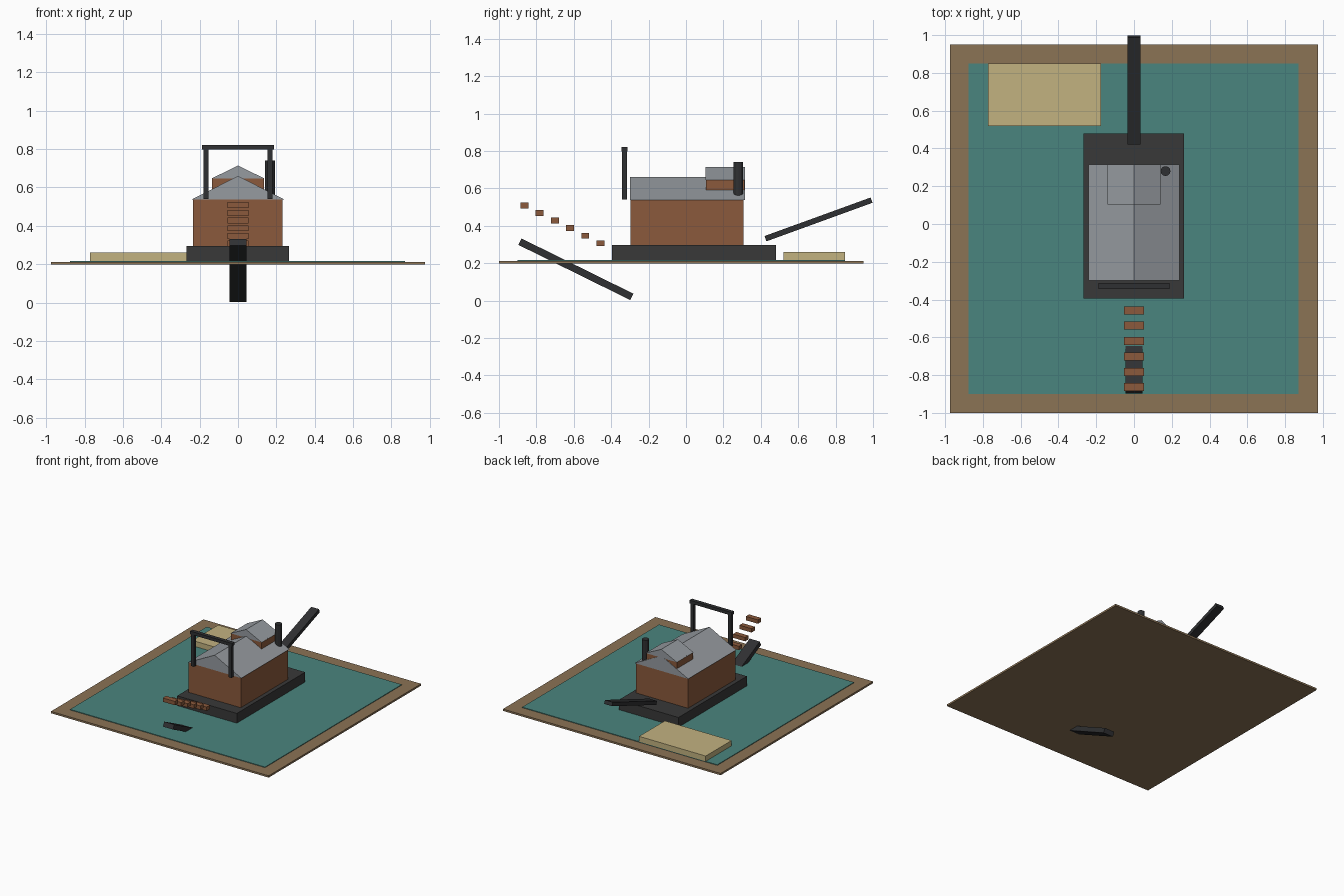
import bpy, math

if "Cube" in bpy.data.objects:
    bpy.data.objects.remove(bpy.data.objects["Cube"])


def material(name, hexcode):
    def lin(c):
        c /= 255
        return c / 12.92 if c <= 0.04045 else ((c + 0.055) / 1.055) ** 2.4
    m = bpy.data.materials.new(name)
    m.diffuse_color = [lin(int(hexcode[i:i + 2], 16)) for i in (0, 2, 4)] + [1]
    m.use_nodes = True
    m.node_tree.nodes["Principled BSDF"].inputs["Base Color"].default_value = m.diffuse_color
    return m


EARTH = material("earth brown", "8B7355")
WATER = material("pond teal", "4A857E")
SAND = material("sand", "C2B280")
HULL = material("hull charcoal", "383838")
IRON = material("dark iron", "2F3032")
WOOD = material("rust wood", "8B5A3C")
TIN = material("tin grey", "969BA0")


def mesh(name, verts, faces, mat):
    me = bpy.data.meshes.new(name)
    me.from_pydata(verts, [], faces)
    me.materials.append(mat)
    ob = bpy.data.objects.new(name, me)
    bpy.context.collection.objects.link(ob)
    return ob


def box(name, x0, x1, y0, y1, z0, z1, mat):
    v = [(x, y, z) for x in (x0, x1) for y in (y0, y1) for z in (z0, z1)]
    f = [(0, 1, 3, 2), (4, 6, 7, 5), (0, 4, 5, 1), (2, 3, 7, 6), (0, 2, 6, 4), (1, 5, 7, 3)]
    return mesh(name, v, f, mat)


def gable(name, half, y0, y1, z0, z1, mat):
    v = [(x, y, z) for y in (y0, y1) for x, z in ((-half, z0), (half, z0), (0, z1))]
    f = [(0, 1, 2), (5, 4, 3), (0, 3, 4, 1), (1, 4, 5, 2), (2, 5, 3, 0)]
    return mesh(name, v, f, mat)


def beam(name, start, end, width, thick, mat):
    """Sloping box running between two (y, z) points."""
    dy, dz = end[0] - start[0], end[1] - start[1]
    n = math.hypot(dy, dz)
    ob = box(name, -width / 2, width / 2, -n / 2, n / 2, -thick / 2, thick / 2, mat)
    ob.location = (0, (start[0] + end[0]) / 2, (start[1] + end[1]) / 2)
    ob.rotation_euler.x = math.atan2(dz, dy)
    return ob


# ground, pond and sand bank
box("ground_board", -0.975, 0.975, -1.0, 0.95, 0.197, 0.212, EARTH)
box("pond_water", -0.875, 0.872, -0.9, 0.85, 0.205, 0.217, WATER)
box("sand_bank", -0.772, -0.175, 0.52, 0.85, 0.21, 0.26, SAND)

# hull and house
box("hull", -0.268, 0.266, -0.395, 0.48, 0.211, 0.296, HULL)
box("house", -0.234, 0.233, -0.297, 0.308, 0.29, 0.54, WOOD)
gable("house_roof", 0.24, -0.3, 0.315, 0.538, 0.66, TIN)
box("upper_cabin", -0.136, 0.136, 0.107, 0.312, 0.545, 0.648, WOOD)
gable("upper_cabin_roof", 0.14, 0.104, 0.316, 0.646, 0.714, TIN)

# chimney
bpy.ops.mesh.primitive_cylinder_add(vertices=12, radius=0.026, depth=0.19,
                                    location=(0.167, 0.28, 0.645))
chimney = bpy.context.object
chimney.name = "chimney"
chimney.data.materials.append(IRON)

# front gantry
for side, s in (("left", -1), ("right", 1)):
    box("gantry_post_" + side, s * 0.168 - 0.013, s * 0.168 + 0.013,
        -0.342, -0.316, 0.54, 0.80, IRON)
box("gantry_crossbar", -0.188, 0.187, -0.344, -0.313, 0.797, 0.822, IRON)

# rear stacker boom and sunken digging ladder
beam("stacker_boom", (0.425, 0.331), (0.992, 0.537), 0.07, 0.03, IRON)
beam("digging_ladder", (-0.888, 0.315), (-0.29, 0.02), 0.09, 0.038, IRON)

# line of buckets
for i in range(6):
    y, z = -0.864 + 0.0814 * i, 0.508 - 0.0402 * i
    box(f"bucket_{i + 1}", -0.054, 0.054, y - 0.021, y + 0.021, z - 0.0155, z + 0.0155, WOOD)
